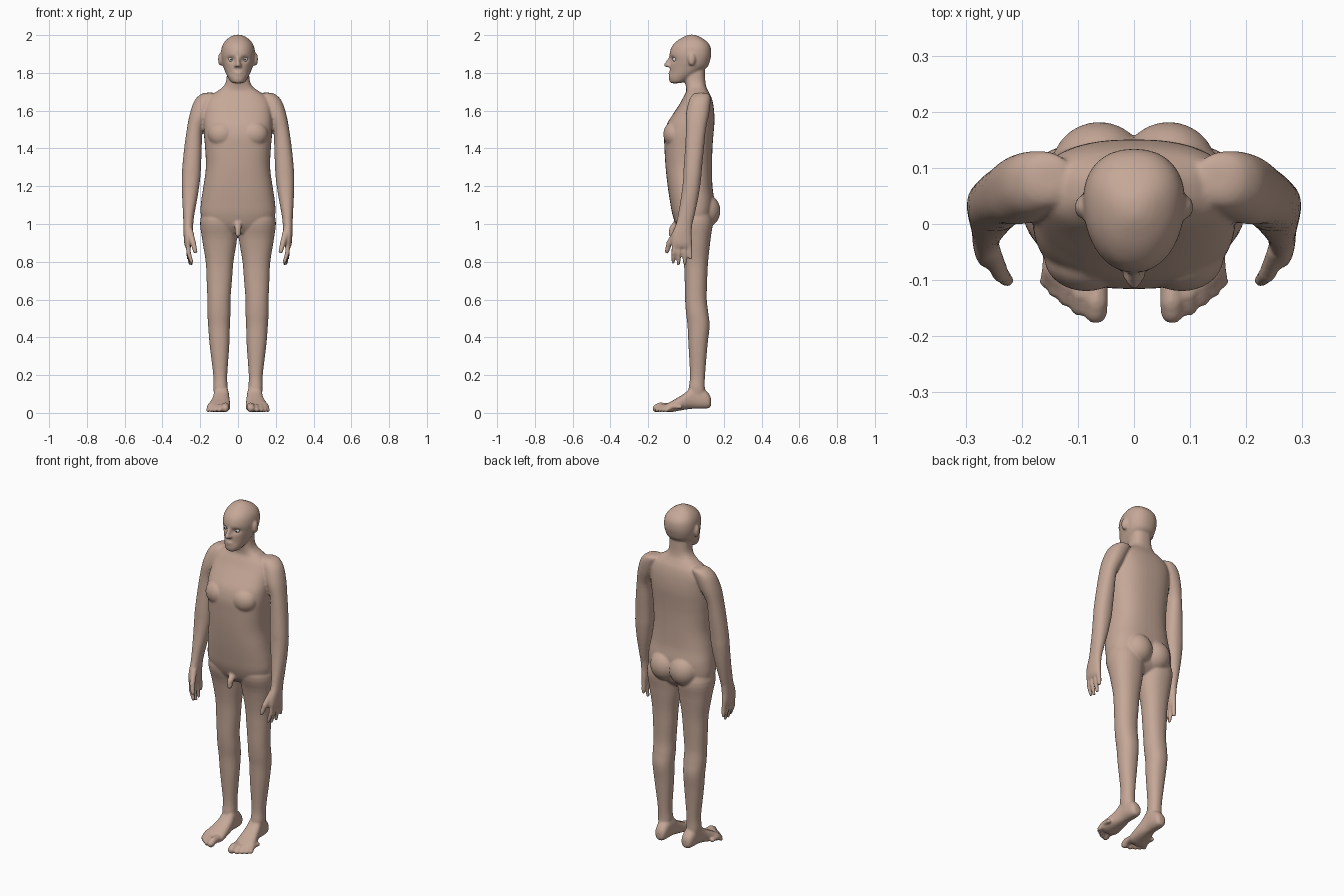
import bpy, bmesh, math
from mathutils import Vector

verts, faces = [], []


def skin_rows(rows):
    """Join equal-length vertex rows into a closed tube."""
    base, n = len(verts), len(rows[0])
    for row in rows:
        verts.extend(row)
    for i in range(len(rows) - 1):
        for k in range(n):
            a, b = base + i * n + k, base + i * n + (k + 1) % n
            faces.append((a, b, b + n, a + n))
    faces.append(tuple(range(base + n - 1, base - 1, -1)))
    faces.append(tuple(range(base + (len(rows) - 1) * n, base + len(rows) * n)))


def loft(rings, axis='z', e=2.2, taper=0.0, mirror=False, n=32, sub=4):
    """Smooth closed loft; each ring = (t, a0, a1, b0, b1) extents across the axis."""
    pts = []
    for i in range(len(rings) - 1):
        q = [rings[min(max(i + k, 0), len(rings) - 1)] for k in (-1, 0, 1, 2)]
        for s in range(sub):
            u = s / sub
            pts.append([0.5 * (2 * b + (c - a) * u + (2 * a - 5 * b + 4 * c - d) * u * u
                               + (3 * b - a - 3 * c + d) * u ** 3) for a, b, c, d in zip(*q)])
    pts.append(rings[-1])
    for sx in ((1, -1) if mirror else (1,)):
        rows = []
        for t, a0, a1, b0, b1 in pts:
            row = []
            for k in range(n):
                c, s = math.cos(2 * math.pi * k / n), math.sin(2 * math.pi * k / n)
                c = math.copysign(abs(c) ** (2 / e), c)
                s = math.copysign(abs(s) ** (2 / e), s)
                a = (a0 + a1) / 2 + (a1 - a0) / 2 * c * (1 + taper * s)
                b = (b0 + b1) / 2 + (b1 - b0) / 2 * s
                row.append((a * sx, b, t) if axis == 'z' else (a * sx, t, b))
            rows.append(row)
        skin_rows(rows)


def blob(loc, size, mirror=True, n=14, m=9):
    for sx in ((1, -1) if mirror else (1,)):
        rows = []
        for j in range(m):
            lat = math.pi * (j + .3) / (m - .4)
            rows.append([(loc[0] * sx + size[0] * math.sin(lat) * math.cos(2 * math.pi * k / n),
                          loc[1] + size[1] * math.sin(lat) * math.sin(2 * math.pi * k / n),
                          loc[2] - size[2] * math.cos(lat)) for k in range(n)])
        skin_rows(rows)


def digit(path, mirror=True, steps=6):
    """Rounded tapering chain through (x, y, z, radius) points."""
    for p, q in zip(path, path[1:]):
        for i in range(steps + 1):
            x, y, z, r = [a + (b - a) * i / steps for a, b in zip(p, q)]
            blob((x, y, z), (r, r, r), mirror)


def sym(rows):
    return [(z, -w, w, y0, y1) for z, w, y0, y1 in rows]


# torso and neck
loft(sym([(.95, .1, -.02, .09), (.99, .17, -.05, .13), (1.05, .197, -.072, .145),
          (1.12, .195, -.085, .15), (1.2, .183, -.097, .14), (1.3, .17, -.108, .138),
          (1.4, .174, -.114, .14), (1.47, .18, -.115, .145), (1.53, .182, -.1, .15),
          (1.58, .18, -.07, .15), (1.63, .175, -.037, .145), (1.67, .155, -.015, .135),
          (1.7, .115, .0, .12), (1.725, .08, .0, .108), (1.76, .062, -.005, .102),
          (1.83, .058, .0, .1)]), e=2.5, n=48)
# chest and buttocks
blob((.085, -.06, 1.475), (.075, .06, .07), n=28, m=18)
blob((.062, .1, 1.07), (.085, .082, .09), n=28, m=18)
# head
loft(sym([(1.745, .02, -.075, -.04), (1.752, .037, -.086, -.01), (1.775, .052, -.091, .03),
          (1.8, .065, -.086, .07), (1.83, .077, -.085, .112), (1.86, .086, -.083, .126),
          (1.9, .09, -.087, .134), (1.94, .084, -.075, .129), (1.97, .066, -.047, .106),
          (1.992, .038, -.01, .07), (2.002, .012, .015, .045)]), taper=.12)
# nose, lips, ears
digit([(0, -.08, 1.885, .009), (0, -.103, 1.842, .013)], False)
blob((.011, -.09, 1.838), (.01, .012, .009))
blob((0, -.083, 1.8), (.024, .011, .006), False)
blob((0, -.082, 1.789), (.022, .011, .006), False)
blob((.093, .03, 1.872), (.013, .02, .034))
# arms and palms
loft([(1.695, .13, .17, .06, .1), (1.685, .11, .2, .035, .125), (1.65, .12, .232, .015, .13),
      (1.58, .15, .256, .0, .122), (1.5, .187, .271, .0, .105), (1.4, .192, .285, -.005, .095),
      (1.3, .196, .295, -.012, .085), (1.24, .2, .298, -.015, .08), (1.15, .213, .296, -.025, .067),
      (1.05, .231, .291, -.042, .046), (1.0, .237, .289, -.053, .034), (.95, .24, .288, -.072, .03),
      (.9, .243, .285, -.078, .032), (.875, .25, .278, -.07, .026)], mirror=True)
# fingers and thumb
for y, ty, tz, tx in ((-.062, -.068, .8, .246), (-.035, -.04, .79, .248),
                      (-.007, -.006, .793, .254), (.018, .024, .82, .262)):
    digit([(.264, y, .91, .014), (.262, (y + ty) / 2, .85, .013), (tx, ty, tz, .01)])
digit([(.254, -.05, .96, .018), (.238, -.088, .9, .016), (.226, -.101, .855, .012)])
# legs
loft([(1.12, .03, .17, -.03, .1), (1.02, .0, .2, -.055, .14), (.92, .005, .19, -.03, .13),
      (.8, .024, .171, -.012, .117), (.7, .032, .166, -.007, .112), (.6, .04, .162, -.005, .11),
      (.53, .04, .162, .0, .118), (.46, .043, .158, .008, .125), (.36, .046, .15, .013, .114),
      (.2, .057, .131, .021, .101), (.13, .055, .131, .014, .1), (.06, .06, .12, .01, .11)],
     mirror=True)
# feet
loft([(.133, .07, .1, .04, .075), (.122, .056, .116, .026, .1), (.09, .05, .124, .022, .13),
      (.04, .048, .128, .022, .15), (0, .044, .136, .018, .11), (-.05, .041, .152, .009, .077),
      (-.085, .041, .164, .003, .058), (-.11, .05, .15, .008, .044)], axis='y', e=2.4, mirror=True)
# toes
for x0, x1, y1, r in ((.067, .068, -.178, .021), (.097, .099, -.164, .0135), (.119, .122, -.147, .013),
                      (.137, .141, -.132, .0125), (.152, .157, -.115, .012)):
    digit([(x0, y1 + .085, .032, r), (x0, y1 + .04, .034, r), (x1, y1 + r, r + .003, r)])
# groin
digit([(0, -.05, 1.0, .02), (0, -.072, .975, .018), (0, -.078, .945, .014)], False)

# fuse everything into one smooth skin
mesh = bpy.data.meshes.new("body")
mesh.from_pydata(verts, [], faces)
bm = bmesh.new()
bm.from_mesh(mesh)
bmesh.ops.recalc_face_normals(bm, faces=bm.faces[:])
bm.to_mesh(mesh)
bm.free()
body = bpy.data.objects.new("body", mesh)
bpy.context.collection.objects.link(body)
rem = body.modifiers.new("fuse", 'REMESH')
rem.mode = 'VOXEL'
rem.voxel_size = .006
smo = body.modifiers.new("soften", 'SMOOTH')
smo.factor = .5
smo.iterations = 4
bpy.context.view_layer.update()
fused = bpy.data.meshes.new_from_object(body.evaluated_get(bpy.context.evaluated_depsgraph_get()))
body.modifiers.clear()
body.data = fused

# eye sockets pressed into the face
for v in fused.vertices:
    if v.co.z > 1.8 and v.co.y < 0:
        dx, dz = (abs(v.co.x) - .037) / .019, (v.co.z - 1.872) / .014
        v.co.y += .014 * math.exp(-dx * dx - dz * dz)


def finish(ob, name, rgb):
    mat = bpy.data.materials.get(name) or bpy.data.materials.new(name)
    mat.diffuse_color = (*rgb, 1)
    ob.data.materials.clear()
    ob.data.materials.append(mat)
    ob.data.polygons.foreach_set("use_smooth", [True] * len(ob.data.polygons))


finish(body, "skin", (.56, .39, .31))

# eyes and pupils
for sx, side in ((1, "left"), (-1, "right")):
    for part, y, r, rgb in (("eye", -.058, .013, (.8, .78, .75)), ("pupil", -.0675, .005, (.05, .04, .03))):
        bpy.ops.mesh.primitive_uv_sphere_add(segments=20, ring_count=12, radius=r,
                                             location=(sx * .037, y, 1.872))
        bpy.context.object.name = f"{side}_{part}"
        finish(bpy.context.object, part, rgb)
